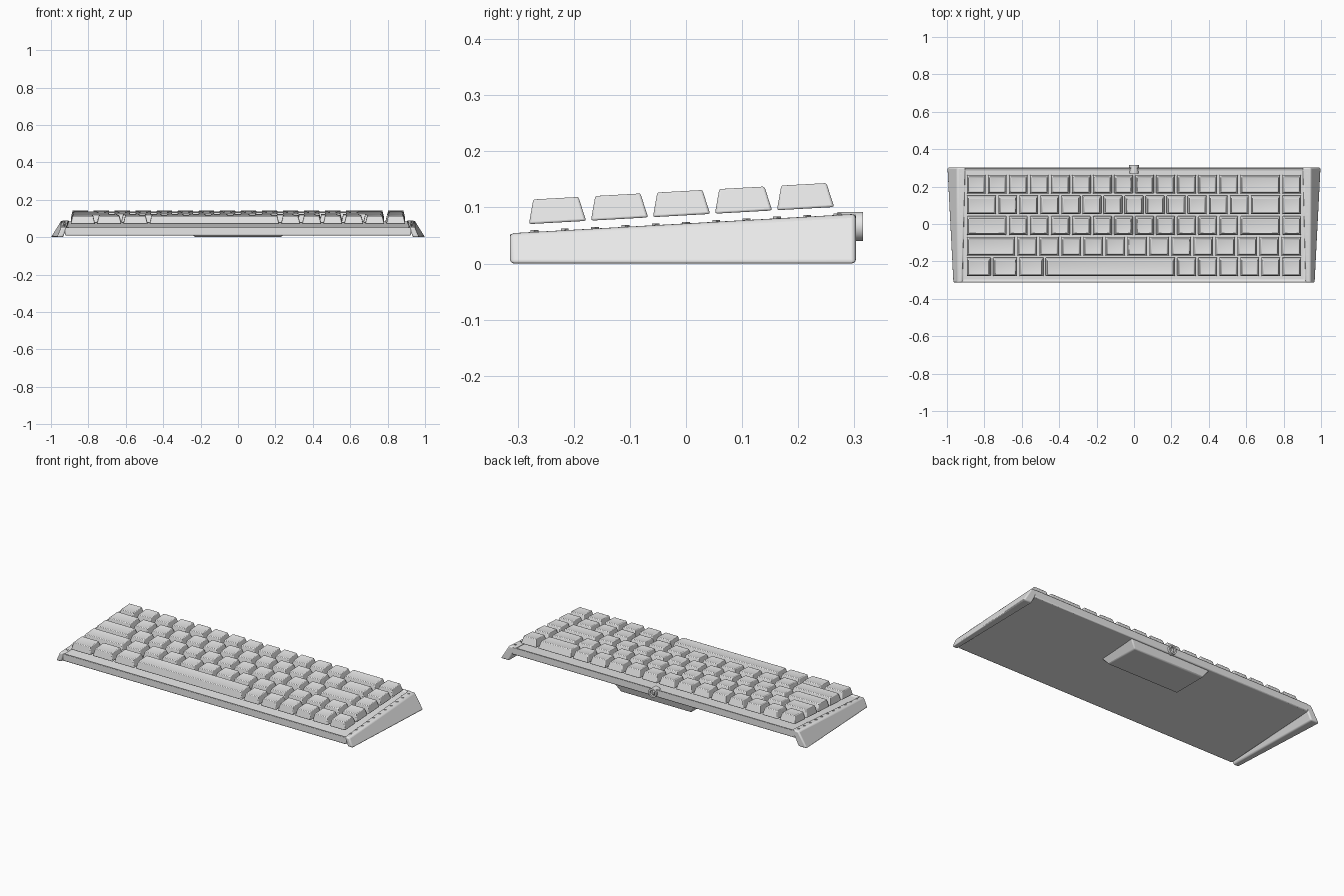
import bpy, bmesh, math
from mathutils import Vector

if "Cube" in bpy.data.objects:
    bpy.data.objects.remove(bpy.data.objects["Cube"])

SLOPE = 0.056          # rise of the typing surface per unit of depth
PITCH = 1.8 / 16       # width of a one-unit key
FRONT, BACK = -0.314, 0.303
parts = []

grey = bpy.data.materials.new("light_grey")
grey.use_nodes = True
grey.diffuse_color = (0.8, 0.8, 0.8, 1)
grey.node_tree.nodes["Principled BSDF"].inputs["Base Color"].default_value = (0.8, 0.8, 0.8, 1)


def tilt(y, z):
    """Height at depth y on a plane sloping like the deck."""
    return z + SLOPE * y


def finish(name, bm, bevel=0.0, segments=2):
    bmesh.ops.recalc_face_normals(bm, faces=bm.faces)
    mesh = bpy.data.meshes.new(name)
    bm.to_mesh(mesh)
    bm.free()
    mesh.materials.append(grey)
    ob = bpy.data.objects.new(name, mesh)
    bpy.context.collection.objects.link(ob)
    if bevel:
        mod = ob.modifiers.new("soft_edges", "BEVEL")
        mod.width, mod.segments = bevel, segments
        mod.limit_method = "ANGLE"
    parts.append(ob)
    return ob


def block(name, bottom, top, bevel=0.0, segments=2, inset=0.0, depth=0.0):
    """Six-sided solid from two rings of four corners, with an optional sunken top."""
    bm = bmesh.new()
    low = [bm.verts.new(p) for p in bottom]
    high = [bm.verts.new(p) for p in top]
    bm.faces.new(low[::-1])
    lid = bm.faces.new(high)
    for i in range(4):
        j = (i + 1) % 4
        bm.faces.new((low[i], low[j], high[j], high[i]))
    if inset:
        bm.normal_update()
        bmesh.ops.inset_region(bm, faces=[lid], thickness=inset)
        for v in lid.verts:
            v.co.z -= depth
    return finish(name, bm, bevel, segments)


def ring(x0, x1, y0, y1, z, sloped=True):
    """Four corners of a rectangle, level or sloped."""
    pts = ((x0, y0), (x1, y0), (x1, y1), (x0, y1))
    return [Vector((x, y, tilt(y, z) if sloped else z)) for x, y in pts]


# Case tray with recessed deck
block("case_tray", ring(-0.925, 0.925, FRONT, BACK, 0.0265),
      ring(-0.925, 0.925, FRONT, BACK, 0.0725), 0.005, 2, 0.02, 0.01)

# Flared side rails that double as feet
for side, label in ((1, "left"), (-1, "right")):
    def at(x, y, z):
        return Vector((side * x, y, z))
    block(label + "_side_rail",
          [at(0.935, FRONT, 0), at(0.968, FRONT, 0), at(1.0, BACK, 0), at(0.945, BACK, 0)],
          [at(0.915, FRONT, tilt(FRONT, 0.0715)), at(0.945, FRONT, tilt(FRONT, 0.0715)),
           at(0.945, BACK, tilt(BACK, 0.0715)), at(0.9, BACK, tilt(BACK, 0.0715))],
          0.008, 3)
    # Small triangular markers along the rail
    bm = bmesh.new()
    for i in range(11):
        y = -0.27 + i * 0.054
        tri = [bm.verts.new(at(0.925 + 0.008 * math.cos(a), y + 0.008 * math.sin(a),
                               tilt(y, 0.0745)))
               for a in (0, math.tau / 3, 2 * math.tau / 3)]
        face = bm.faces.new(tri)
        out = bmesh.ops.extrude_face_region(bm, geom=[face])["geom"]
        for v in out:
            if isinstance(v, bmesh.types.BMVert):
                v.co.z -= 0.006
    finish(label + "_rail_markers", bm)

# Central rear foot under the case
block("rear_foot", ring(-0.23, 0.23, 0.07, 0.28, 0, False),
      ring(-0.275, 0.275, 0.04, BACK - 0.003, 0.045), 0.006)

# Round connector: a ring with a pin
profile = ((0.012, 0.27), (0.026, 0.27), (0.026, 0.315), (0.016, 0.315), (0.016, 0.295))
bm = bmesh.new()
verts = [bm.verts.new((0, y, 0.066 + r)) for r, y in profile]
edges = [bm.edges.new(pair) for pair in zip(verts, verts[1:])]
bmesh.ops.spin(bm, geom=verts + edges, cent=(0, 0, 0.066), axis=(0, 1, 0),
               angle=math.tau, steps=32, use_merge=True)
bmesh.ops.remove_doubles(bm, verts=bm.verts, dist=0.0005)
finish("connector_ring", bm)
block("connector_pin", ring(-0.008, 0.008, 0.28, 0.31, 0.054, False),
      ring(-0.008, 0.008, 0.28, 0.31, 0.078, False), 0.003)
block("connector_core", ring(-0.018, 0.018, 0.27, 0.296, 0.048, False),
      ring(-0.018, 0.018, 0.27, 0.296, 0.084, False))

# Key rows from front to back, widths in key units
rows = [
    [1.25] * 3 + [6.25] + [1] * 6,
    [2.4] + [13.6 / 13] * 13,
    [2] + [1] * 11 + [2, 1],
    [1.5] + [1] * 12 + [1.5, 1],
    [1] * 13 + [2, 1],
]
for r, widths in enumerate(rows):
    y = -0.229 + r * 0.1105
    x = -0.9
    for k, units in enumerate(widths):
        w = units * PITCH
        block(f"key_row{r + 1}_{k + 1}",
              ring(x + 0.005, x + w - 0.005, y - 0.051, y + 0.051, 0.086),
              ring(x + 0.016, x + w - 0.016, y - 0.043, y + 0.037, 0.1305),
              0.004, 2, 0.01, 0.002)
        x += w

# Smooth shading with sharp edges kept
bpy.ops.object.select_all(action="DESELECT")
for ob in parts:
    ob.select_set(True)
bpy.context.view_layer.objects.active = parts[0]
bpy.ops.object.shade_smooth_by_angle(angle=math.radians(30))
